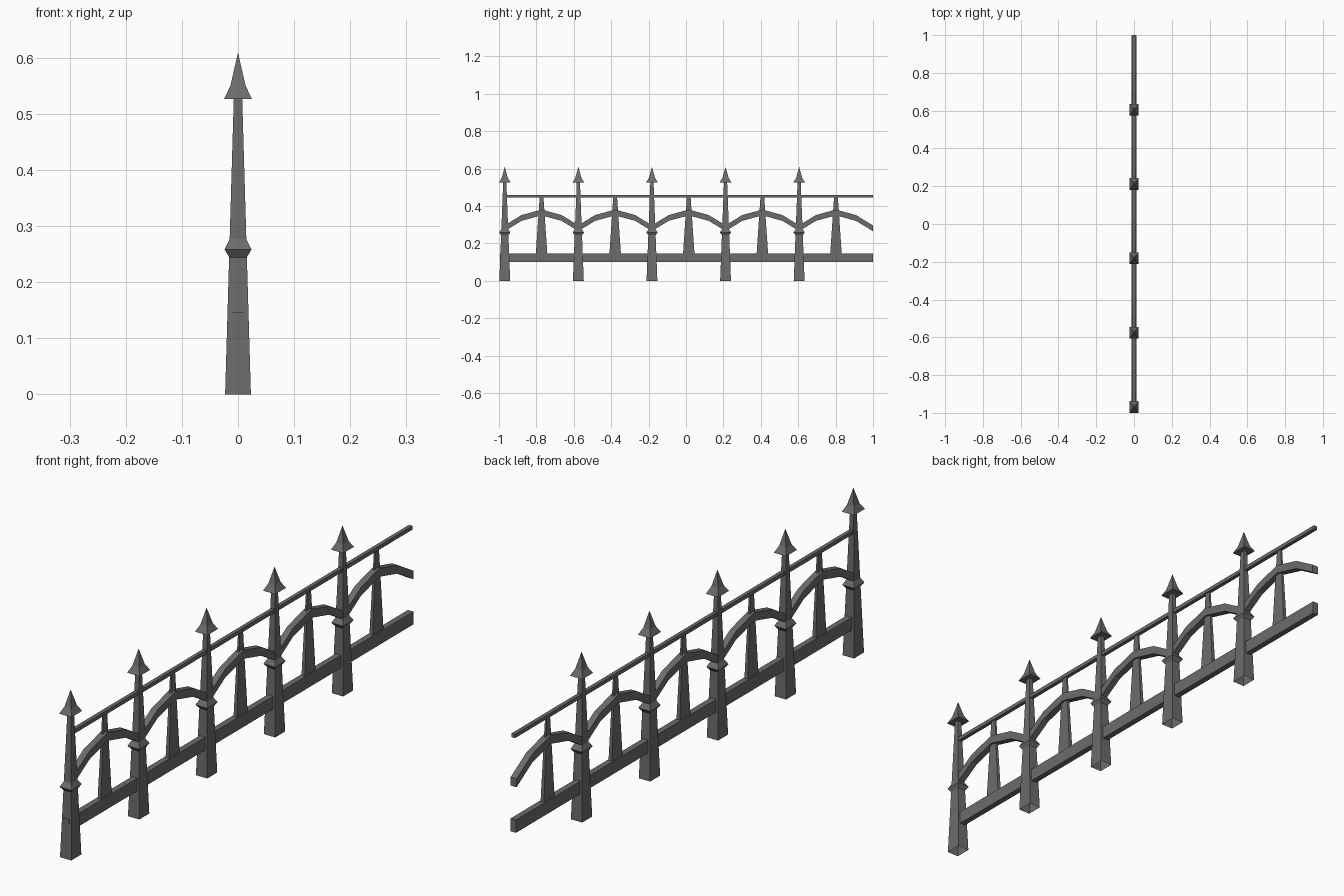
import bpy

if "Cube" in bpy.data.objects:
    bpy.data.objects.remove(bpy.data.objects["Cube"])

iron = bpy.data.materials.new("dark grey iron")
iron.diffuse_color = (0.15, 0.15, 0.154, 1)
iron.use_nodes = True
iron.node_tree.nodes["Principled BSDF"].inputs["Base Color"].default_value = iron.diffuse_color

FIRST, STEP, COUNT = -0.969, 0.3935, 5


def make(name, verts, faces):
    me = bpy.data.meshes.new(name)
    me.from_pydata(verts, [], faces)
    me.materials.append(iron)
    ob = bpy.data.objects.new(name, me)
    bpy.context.collection.objects.link(ob)
    return ob


def stack(name, y, levels, bottom=True):
    """Square tapering solid from (half x, half y, z) levels."""
    v, f = [], []
    for hx, hy, z in levels:
        v += [(-hx, y - hy, z), (hx, y - hy, z), (hx, y + hy, z), (-hx, y + hy, z)]
    for k in range(len(levels) - 1):
        for i in range(4):
            j = (i + 1) % 4
            f.append((4 * k + i, 4 * k + j, 4 * k + 4 + j, 4 * k + 4 + i))
    if bottom:
        f.append((3, 2, 1, 0))
    n = len(v)
    f.append((n - 4, n - 3, n - 2, n - 1))
    return make(name, v, f)


def bar(name, path, hx, hz):
    """Rectangular bar swept along (y, z) points."""
    v, f = [], []
    for y, z in path:
        v += [(-hx, y, z - hz), (hx, y, z - hz), (hx, y, z + hz), (-hx, y, z + hz)]
    for k in range(len(path) - 1):
        for i in range(4):
            j = (i + 1) % 4
            f.append((4 * k + i, 4 * k + 4 + i, 4 * k + 4 + j, 4 * k + j)[::-1])
    f.append((3, 2, 1, 0)[::-1])
    n = len(v)
    f.append((n - 4, n - 3, n - 2, n - 1)[::-1])
    return make(name, v, [q[::1] for q in f])


for i in range(COUNT):
    y = FIRST + STEP * i
    # tapered post, open underneath
    stack("post", y, [(0.023, 0.029, 0), (0.0075, 0.0085, 0.528)], bottom=False)
    # collar round the post
    stack("post_collar", y, [(0.0155, 0.0195, 0.244), (0.024, 0.03, 0.258),
                             (0.0145, 0.018, 0.277)])
    # flared spear tip
    stack("spear_tip", y, [(0.025, 0.031, 0.526), (0.0135, 0.0165, 0.55),
                           (0.0003, 0.0003, 0.608)])
    # thin tapered baluster between posts
    stack("baluster", y + STEP / 2, [(0.007, 0.031, 0.14), (0.003, 0.01, 0.45)])
    # faceted arch to the next post
    pts = [(0, 0.281), (0.09, 0.336), (STEP / 2, 0.365),
           (STEP - 0.09, 0.336), (STEP, 0.281)]
    bar("arch", [(y + a, z) for a, z in pts], 0.012, 0.0155)

# long rails
bar("bottom_rail", [(-0.995, 0.1225), (1, 0.1225)], 0.011, 0.0235)
bar("top_rail", [(-0.97, 0.452), (1, 0.452)], 0.007, 0.007)

# consistent outward normals
import bmesh
for ob in bpy.data.objects:
    if ob.name.startswith(("arch", "bottom_rail", "top_rail")):
        bm = bmesh.new()
        bm.from_mesh(ob.data)
        bmesh.ops.recalc_face_normals(bm, faces=bm.faces)
        bm.to_mesh(ob.data)
        bm.free()
